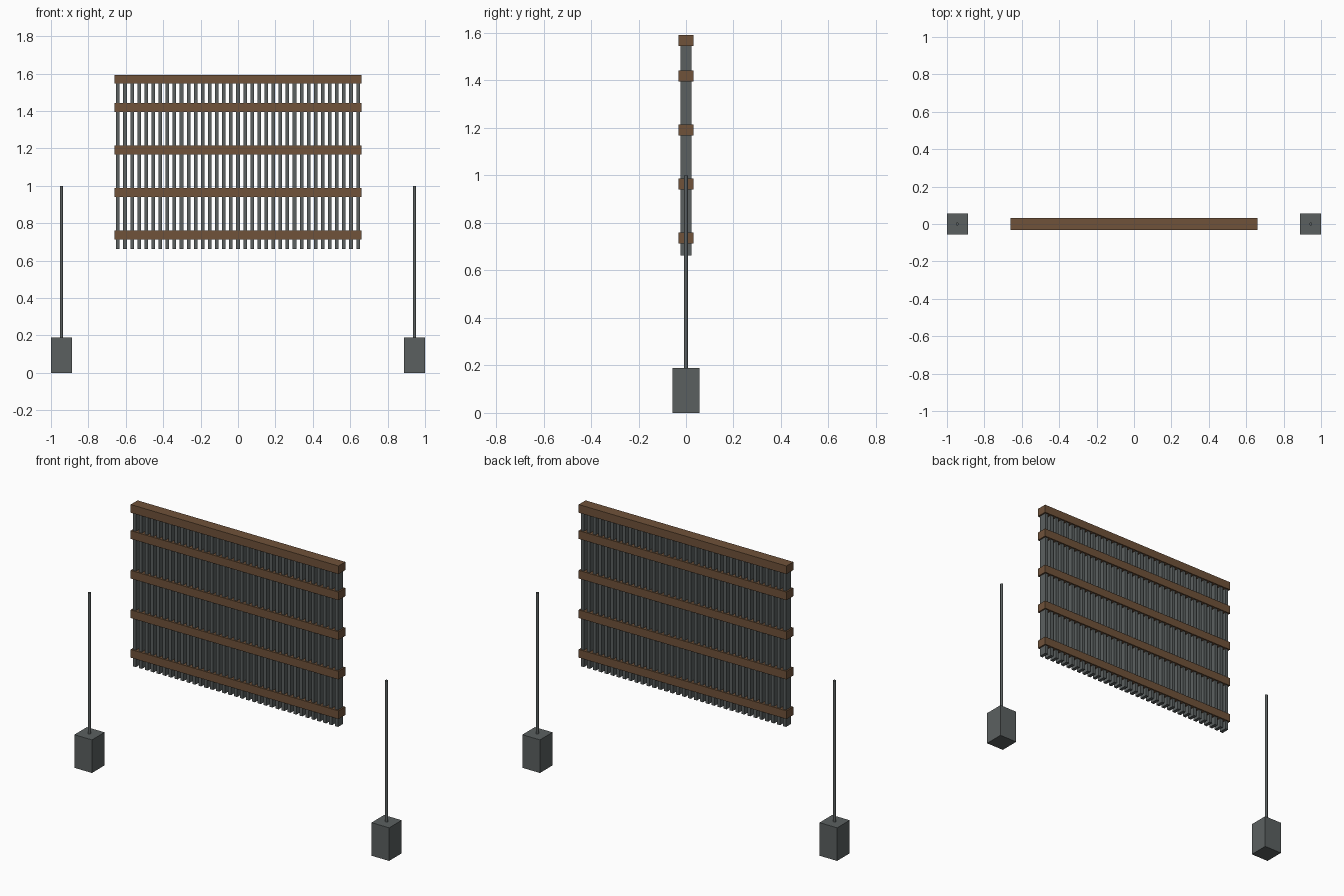
import bpy, math

if "Cube" in bpy.data.objects:
    bpy.data.objects.remove(bpy.data.objects["Cube"])


def material(name, color):
    m = bpy.data.materials.new(name)
    m.diffuse_color = (*color, 1)
    m.use_nodes = True
    m.node_tree.nodes["Principled BSDF"].inputs["Base Color"].default_value = m.diffuse_color
    return m


wood = material("brown wood", (0.16, 0.085, 0.042))
iron = material("dark iron", (0.105, 0.118, 0.118))


def box(name, center, size, mat):
    bpy.ops.mesh.primitive_cube_add(size=1, location=center)
    o = bpy.context.object
    o.name = name
    o.scale = size
    bpy.ops.object.transform_apply(location=False, rotation=False, scale=True)
    o.data.materials.append(mat)
    return o


# Horizontal wooden rails
for i, z in enumerate((1.569, 1.419, 1.191, 0.964, 0.737)):
    box(f"rail_{i + 1}", (0, 0, z), (1.32, 0.062, 0.047), wood)

# Vertical iron slats, evenly spaced along the rails
bars = 35
slat = box("slats", (-0.642, 0, 1.126), (0.019, 0.046, 0.926), iron)
array = slat.modifiers.new("row", 'ARRAY')
array.count = bars
array.use_relative_offset = False
array.use_constant_offset = True
array.constant_offset_displace = (1.284 / (bars - 1), 0, 0)

# Weighted block with a thin round post on each side
for side, s in (("left", -1), ("right", 1)):
    x = s * 0.944
    box(f"{side}_block", (x, 0, 0.095), (0.112, 0.114, 0.19), iron)
    bpy.ops.mesh.primitive_cylinder_add(vertices=12, radius=0.008, depth=0.84,
                                        location=(x, 0, 0.58))
    post = bpy.context.object
    post.name = f"{side}_post"
    post.data.materials.append(iron)
    bpy.ops.object.shade_smooth_by_angle(angle=math.radians(40))
